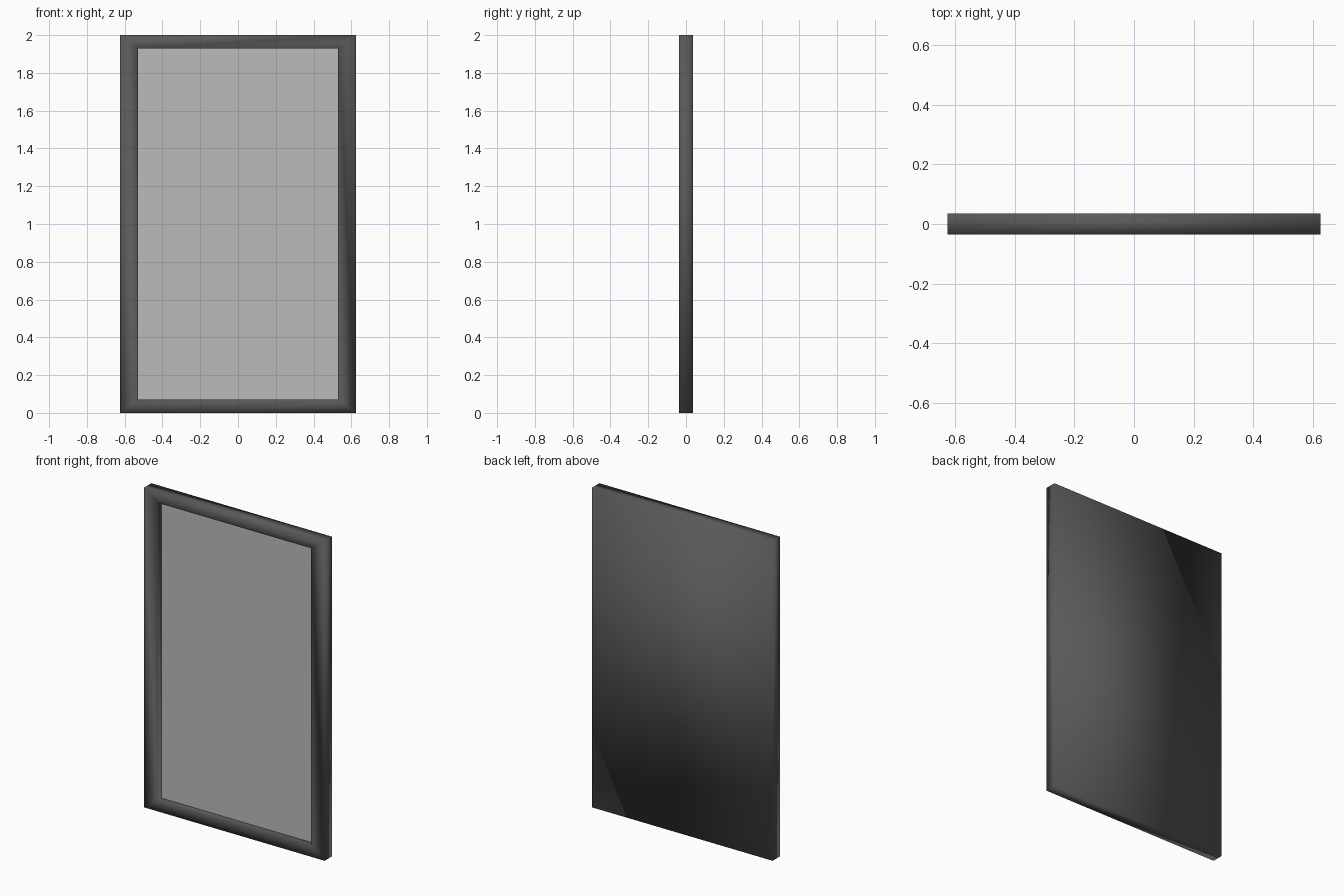
import bpy, bmesh
from mathutils import Vector

if "Cube" in bpy.data.objects:
    bpy.data.objects.remove(bpy.data.objects["Cube"])

W, H, D = 0.625, 2.0, 0.036      # half width, height, half depth
OW, OZ0, OZ1 = 0.53, 0.07, 1.93  # opening
PANEL_Y = 0.0                    # recessed glass plane


def material(name, v):
    m = bpy.data.materials.new(name)
    m.diffuse_color = (v, v, v, 1)
    m.use_nodes = True
    m.node_tree.nodes["Principled BSDF"].inputs["Base Color"].default_value = m.diffuse_color
    return m


def rect(bm, w, z0, z1, y):
    return [bm.verts.new(Vector((x, y, z)))
            for x, z in ((-w, z0), (w, z0), (w, z1), (-w, z1))]


def bridge(bm, a, b):
    for i in range(4):
        j = (i + 1) % 4
        bm.faces.new((a[i], a[j], b[j], b[i]))


def finish(bm, name, mat):
    me = bpy.data.meshes.new(name)
    bm.to_mesh(me)
    bm.free()
    me.materials.append(mat)
    ob = bpy.data.objects.new(name, me)
    bpy.context.collection.objects.link(ob)
    return ob


# Frame: back plate, outer sides, front rim and recess walls, softly shaded
bm = bmesh.new()
back = rect(bm, W, 0, H, D)
front = rect(bm, W, 0, H, -D)
lip = rect(bm, OW, OZ0, OZ1, -D)
inner = rect(bm, OW, OZ0, OZ1, PANEL_Y)
bm.faces.new(back)
for a, b in ((back, front), (front, lip), (lip, inner)):
    bridge(bm, a, b)
bmesh.ops.recalc_face_normals(bm, faces=bm.faces)
# make sure the back plate points backwards
bm.faces.ensure_lookup_table()
if bm.faces[0].normal.y < 0:
    bmesh.ops.reverse_faces(bm, faces=bm.faces)
for f in bm.faces:
    f.smooth = True
finish(bm, "frame", material("dark_frame", 0.1))

# Mirror glass: flat panel set into the recess, facing the front
bm = bmesh.new()
bm.faces.new(rect(bm, OW, OZ0, OZ1, PANEL_Y))
bm.normal_update()
finish(bm, "mirror_panel", material("pale_grey", 0.5))
